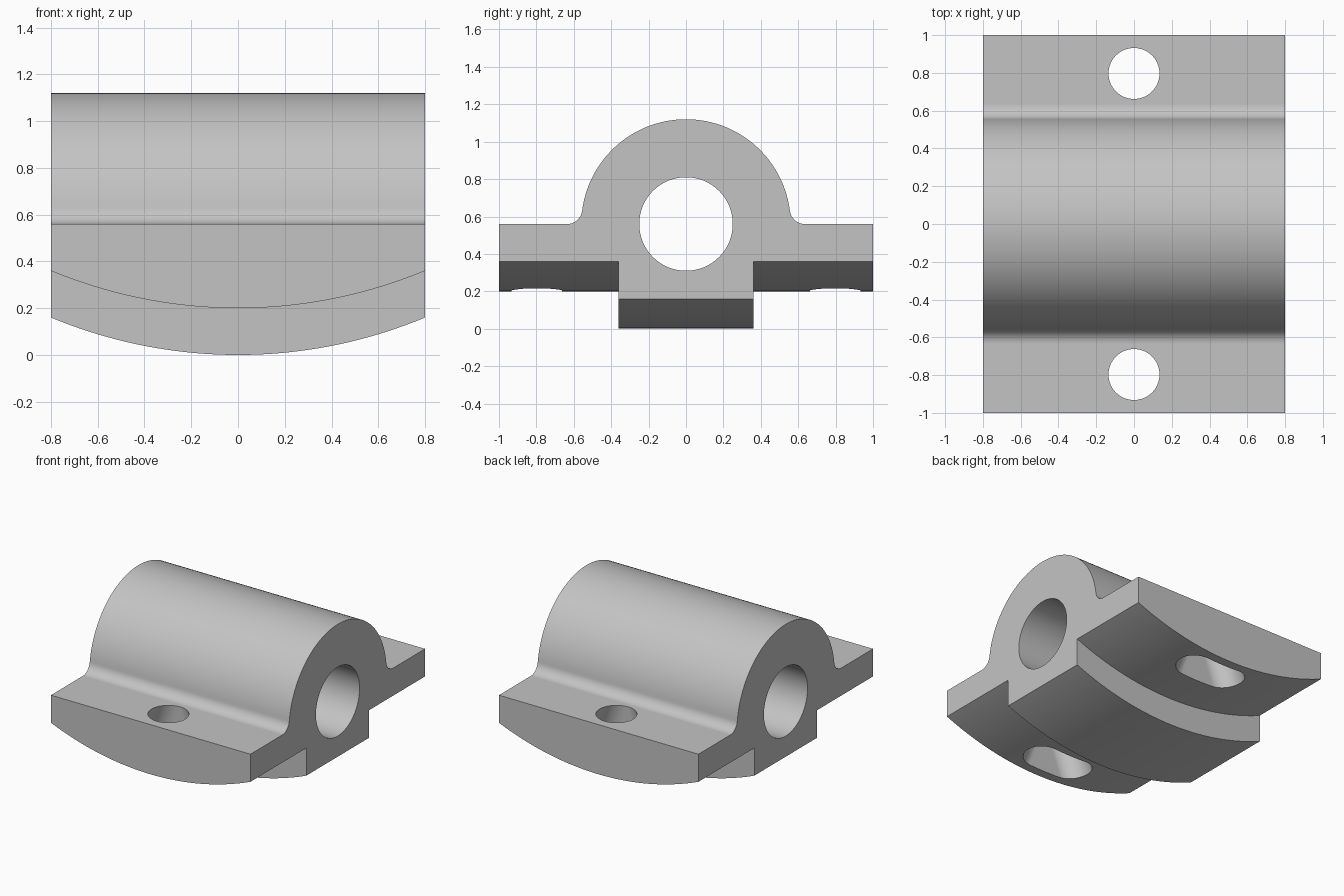
import bpy
from math import sin, cos, pi, sqrt, asin, atan2
from mathutils import Vector

if "Cube" in bpy.data.objects:
    bpy.data.objects.remove(bpy.data.objects["Cube"], do_unlink=True)

HALF_X, HALF_Y = 0.8, 1.0
AXIS_Z, BOSS_R, BORE_R, FILLET = 0.56, 0.56, 0.25, 0.08
KEEL_Y, STEP, SAG_R = 0.36, 0.2, 2.08
HOLE_Y, HOLE_R, SPREAD = 0.797, 0.135, 0.131


def arc(cu, cv, r, a0, a1, n):
    return [(cu + r * cos(a0 + (a1 - a0) * i / n),
             cv + r * sin(a0 + (a1 - a0) * i / n)) for i in range(n + 1)]


def loft(name, lower, upper):
    """Solid joining two matching closed loops of 3D points."""
    n = len(lower)
    faces = [list(range(n))[::-1], list(range(n, 2 * n))]
    faces += [[i, (i + 1) % n, n + (i + 1) % n, n + i] for i in range(n)]
    mesh = bpy.data.meshes.new(name)
    mesh.from_pydata([Vector(p) for p in lower + upper], [], faces)
    obj = bpy.data.objects.new(name, mesh)
    bpy.context.collection.objects.link(obj)
    return obj


def along_x(name, profile, half):
    return loft(name, [(-half, y, z) for y, z in profile], [(half, y, z) for y, z in profile])


def along_y(name, profile, y0, y1):
    # reversed so that the faces point outwards
    profile = profile[::-1]
    return loft(name, [(x, y0, z) for x, z in profile], [(x, y1, z) for x, z in profile])


# Housing: flanges, fillets and round boss in one profile
fillet_y = sqrt((BOSS_R + FILLET) ** 2 - FILLET ** 2)
join = atan2(FILLET, fillet_y)
right = arc(fillet_y, AXIS_Z + FILLET, FILLET, 1.5 * pi, pi + join, 10)
boss = arc(0, AXIS_Z, BOSS_R, join, pi - join, 72)
left = [(-y, z) for y, z in reversed(right)]
outline = ([(-HALF_Y, -0.1), (HALF_Y, -0.1), (HALF_Y, AXIS_Z)]
           + right + boss[1:-1] + left + [(-HALF_Y, AXIS_Z)])
housing = along_x("bearing_housing", outline, HALF_X)

# Curved underside of the keel and of the two raised flanges
def saddle(name, z, y0, y1):
    end = asin(0.9 / SAG_R)
    curve = arc(0, z + SAG_R, SAG_R, -pi / 2 + end, -pi / 2 - end, 64)
    return along_y(name, curve + [(-0.9, -0.3), (0.9, -0.3)], y0, y1)


cutters = [saddle("keel_cutter", 0, -1.2, 1.2)]
for side, y0, y1 in (("front", -1.2, -KEEL_Y), ("back", KEEL_Y, 1.2)):
    cutters.append(saddle(side + "_flange_cutter", STEP, y0, y1))

# Shaft bore
cutters.append(along_x("bore_cutter", arc(0, AXIS_Z, BORE_R, 0, 2 * pi, 64)[:-1], 1))


# Bolt holes: round on top, flaring to a slot underneath
def slot(y, z):
    s = SPREAD * (AXIS_Z - z) / (AXIS_Z - STEP)
    ends = arc(s, y, HOLE_R, -pi / 2, pi / 2, 24) + arc(-s, y, HOLE_R, pi / 2, 1.5 * pi, 24)
    return [(u, v, z) for u, v in ends]


for side, y in (("front", -HOLE_Y), ("back", HOLE_Y)):
    top = AXIS_Z - 0.001
    flare = loft(side + "_hole_cutter", slot(y, 0.1), slot(y, top))
    cutters.append(flare)
    round_top = [(HOLE_R * cos(2 * pi * i / 48), y + HOLE_R * sin(2 * pi * i / 48)) for i in range(48)]
    cutters.append(loft(side + "_mouth_cutter", [(u, v, top - 0.004) for u, v in round_top],
                        [(u, v, AXIS_Z + 0.1) for u, v in round_top]))

bpy.ops.object.select_all(action="DESELECT")
bpy.context.view_layer.objects.active = housing
housing.select_set(True)
for cutter in cutters:
    cutter.hide_render = True
    mod = housing.modifiers.new("cut", "BOOLEAN")
    mod.operation, mod.solver, mod.object = "DIFFERENCE", "EXACT", cutter
    bpy.ops.object.modifier_apply(modifier=mod.name)
    bpy.data.objects.remove(cutter, do_unlink=True)

# Smooth curves, crisp edges, flat faces kept flat
bpy.ops.object.shade_smooth_by_angle(angle=0.5)
flat = housing.modifiers.new("flat_faces", "WEIGHTED_NORMAL")
flat.keep_sharp = True

# Plain grey metal
grey = bpy.data.materials.new("light grey metal")
grey.use_nodes = True
colour = (0.55, 0.55, 0.55, 1)
grey.diffuse_color = colour
grey.node_tree.nodes["Principled BSDF"].inputs["Base Color"].default_value = colour
housing.data.materials.clear()
housing.data.materials.append(grey)
